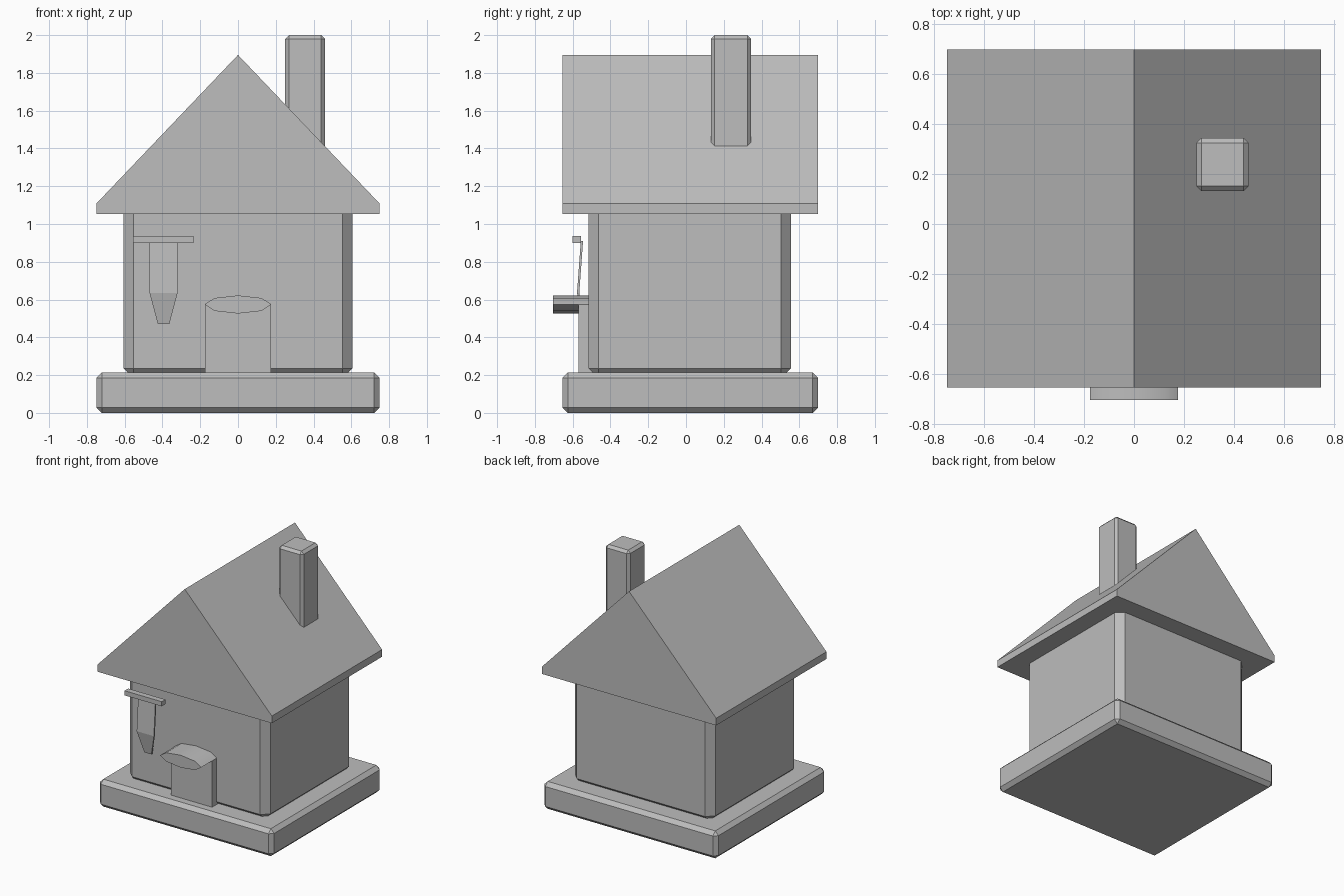
import bpy, bmesh, math

if "Cube" in bpy.data.objects:
    bpy.data.objects.remove(bpy.data.objects["Cube"])

grey = bpy.data.materials.new("plain grey")
grey.diffuse_color = (0.51, 0.51, 0.51, 1)
grey.use_nodes = True
grey.node_tree.nodes["Principled BSDF"].inputs["Base Color"].default_value = grey.diffuse_color


def add_object(name, bm):
    bmesh.ops.recalc_face_normals(bm, faces=bm.faces)
    mesh = bpy.data.meshes.new(name)
    bm.to_mesh(mesh)
    bm.free()
    mesh.materials.append(grey)
    obj = bpy.data.objects.new(name, mesh)
    bpy.context.collection.objects.link(obj)
    return obj


def box(name, x, y, z, bevel=0):
    """Box from (min, max) ranges, with optional one-step chamfer."""
    bm = bmesh.new()
    bmesh.ops.create_cube(bm, size=1)
    for v in bm.verts:
        v.co = [r[0] + (c + 0.5) * (r[1] - r[0]) for c, r in zip(v.co, (x, y, z))]
    obj = add_object(name, bm)
    if bevel:
        mod = obj.modifiers.new("chamfer", 'BEVEL')
        mod.width = bevel
        mod.segments = 1
    return obj


def prism(name, profile, y0, y1):
    """Extrude an (x, z) profile along y."""
    bm = bmesh.new()
    face = bm.faces.new([bm.verts.new((x, y0, z)) for x, z in profile])
    ext = bmesh.ops.extrude_face_region(bm, geom=[face])
    for v in ext["geom"]:
        if isinstance(v, bmesh.types.BMVert):
            v.co.y = y1
    return add_object(name, bm)


# Main masses
box("foundation", (-0.75, 0.75), (-0.655, 0.70), (0, 0.213), 0.029)
box("walls", (-0.605, 0.605), (-0.515, 0.555), (0.182, 1.12), 0.053)
prism("roof", [(-0.75, 1.052), (0.75, 1.052), (0.75, 1.108),
               (0, 1.895), (-0.75, 1.108)], -0.655, 0.70)
box("chimney", (0.25, 0.46), (0.132, 0.345), (1.3, 2.0), 0.02)

# Door with a flattened eight-sided canopy
box("door", (-0.176, 0.176), (-0.57, -0.48), (0.19, 0.574))
canopy = prism("door_canopy", [(0.177 * math.cos(i * math.pi / 4),
                                0.574 + 0.048 * math.sin(i * math.pi / 4))
                               for i in range(8)], -0.705, -0.48)
bpy.context.view_layer.objects.active = canopy
canopy.select_set(True)
bpy.ops.object.shade_smooth_by_angle(angle=math.radians(30))

# Hanging drape on a rail: rows of (half width, y, z)
box("curtain_rail", (-0.555, -0.235), (-0.602, -0.557), (0.90, 0.936))
bm = bmesh.new()
rows = []
for half, y, z in [(0.074, -0.557, 0.91), (0.074, -0.577, 0.635), (0.03, -0.545, 0.47)]:
    rows.append([bm.verts.new((-0.394 + s * half, y + t, z))
                 for s, t in ((-1, 0), (1, 0), (1, 0.012), (-1, 0.012))])
for a, b in zip(rows, rows[1:]):
    for i in range(4):
        j = (i + 1) % 4
        bm.faces.new((a[i], a[j], b[j], b[i]))
bm.faces.new(rows[0])
bm.faces.new(rows[-1])
add_object("curtain", bm)
